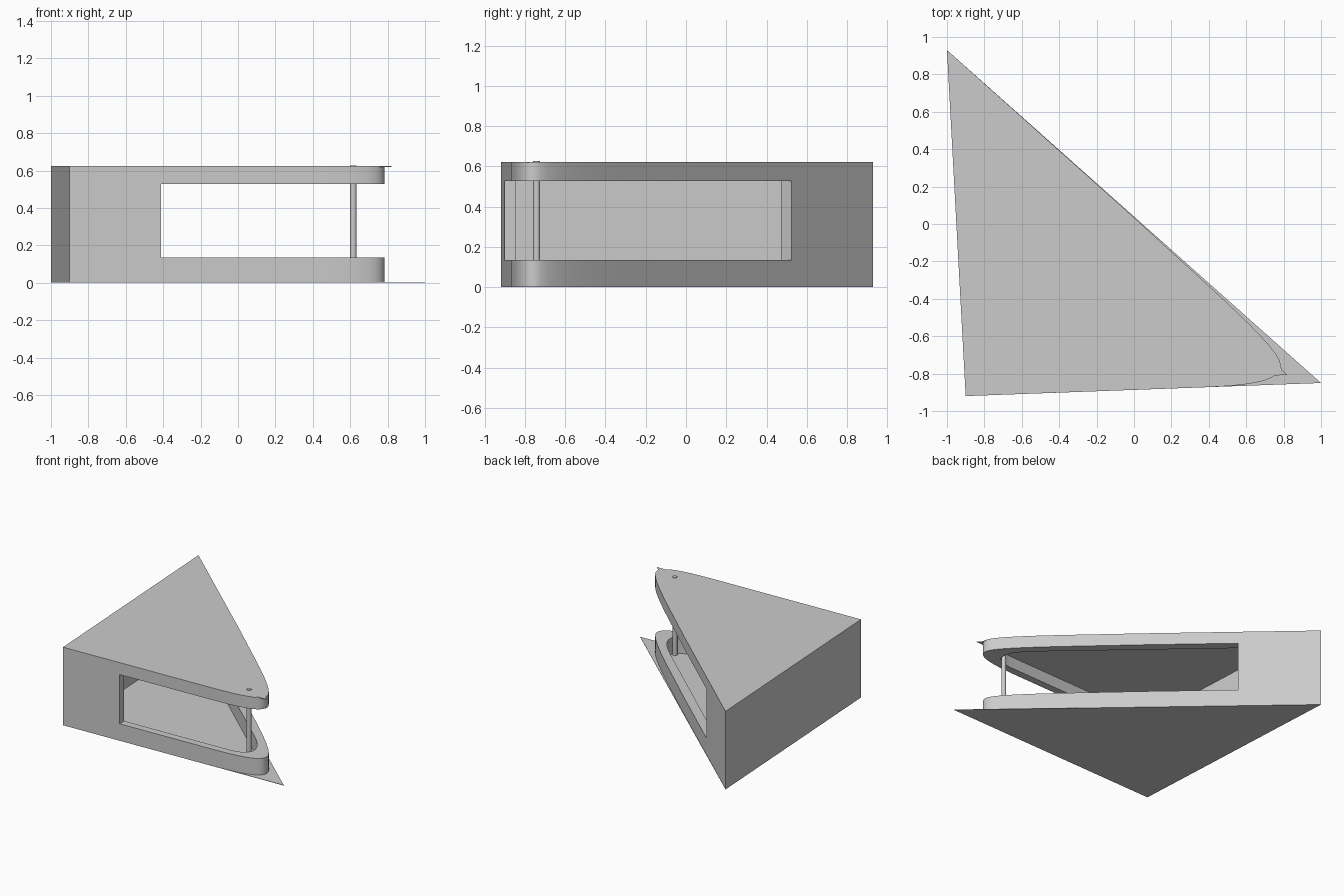
import bpy, bmesh, math
from mathutils import Vector
from mathutils.geometry import interpolate_bezier

if "Cube" in bpy.data.objects:
    bpy.data.objects.remove(bpy.data.objects["Cube"])

grey = bpy.data.materials.new("light_grey")
grey.use_nodes = True
grey.diffuse_color = (0.6, 0.6, 0.6, 1)
grey.node_tree.nodes["Principled BSDF"].inputs["Base Color"].default_value = (0.6, 0.6, 0.6, 1)


def curve(a, b, c, d, count=14):
    pts = interpolate_bezier(*[Vector((*p, 0)) for p in (a, b, c, d)], count)
    return [(p.x, p.y) for p in pts]


def prism(name, outline, bottom, top):
    """Extrude a plan outline between two heights."""
    bm = bmesh.new()
    face = bm.faces.new([bm.verts.new((x, y, bottom)) for x, y in outline])
    moved = bmesh.ops.extrude_face_region(bm, geom=[face])["geom"]
    for v in moved:
        if isinstance(v, bmesh.types.BMVert):
            v.co.z = top
    bmesh.ops.recalc_face_normals(bm, faces=bm.faces)
    mesh = bpy.data.meshes.new(name)
    bm.to_mesh(mesh)
    bm.free()
    obj = bpy.data.objects.new(name, mesh)
    bpy.context.collection.objects.link(obj)
    mesh.materials.append(grey)
    return obj


def activate(obj):
    bpy.ops.object.select_all(action="DESELECT")
    obj.select_set(True)
    bpy.context.view_layer.objects.active = obj


def cut(obj, cutter):
    activate(obj)
    mod = obj.modifiers.new("cut", "BOOLEAN")
    mod.operation, mod.solver, mod.object = "DIFFERENCE", "EXACT", cutter
    bpy.ops.object.modifier_apply(modifier=mod.name)
    bpy.data.objects.remove(cutter)


# Plan outlines
back, corner, point = (-1, 0.93), (-0.9, -0.92), (1, -0.85)
long_side = curve((0, 0.035), (0.35, -0.29), (0.784, -0.66), (0.784, -0.75))
front_side = curve((0.784, -0.75), (0.784, -0.83), (0.68, -0.86), (0.4, -0.872))
outer = [corner, back] + long_side + front_side[1:]
inner = [(-0.85, -0.86), (-0.937, 0.78)] + curve((0.5, -0.51), (0.68, -0.67), (0.7, -0.79), (0.5, -0.81))

# Hollow wall with a wide opening wrapping around the rounded tip
wall = prism("outer_wall", outer, 0.002, 0.621)
cut(wall, prism("cavity_cutter", inner, -0.2, 0.9))
opening = [(-0.413, -1.1), (-0.413, -0.7), (-0.64, 0.42), (-0.48, 0.6), (1.2, 0.6), (1.2, -1.1)]
cut(wall, prism("opening_cutter", opening, 0.135, 0.527))
activate(wall)
bpy.ops.object.shade_smooth_by_angle(angle=math.radians(30))

# Thin pointed floor, and roof with a small spur at the tip
prism("floor", [corner, back, point], 0, 0.003)
spur = [(0.79, -0.78), (0.82, -0.807), (0.745, -0.81)]
prism("roof", [corner, back] + long_side + spur + [p for p in front_side if p[0] < 0.72], 0.619, 0.623)

# Slim column in the tip
bpy.ops.mesh.primitive_cylinder_add(vertices=24, radius=0.017, depth=0.628, location=(0.617, -0.742, 0.314))
column = bpy.context.object
column.name = "tip_column"
column.data.materials.append(grey)
bpy.ops.object.shade_smooth_by_angle(angle=math.radians(30))
